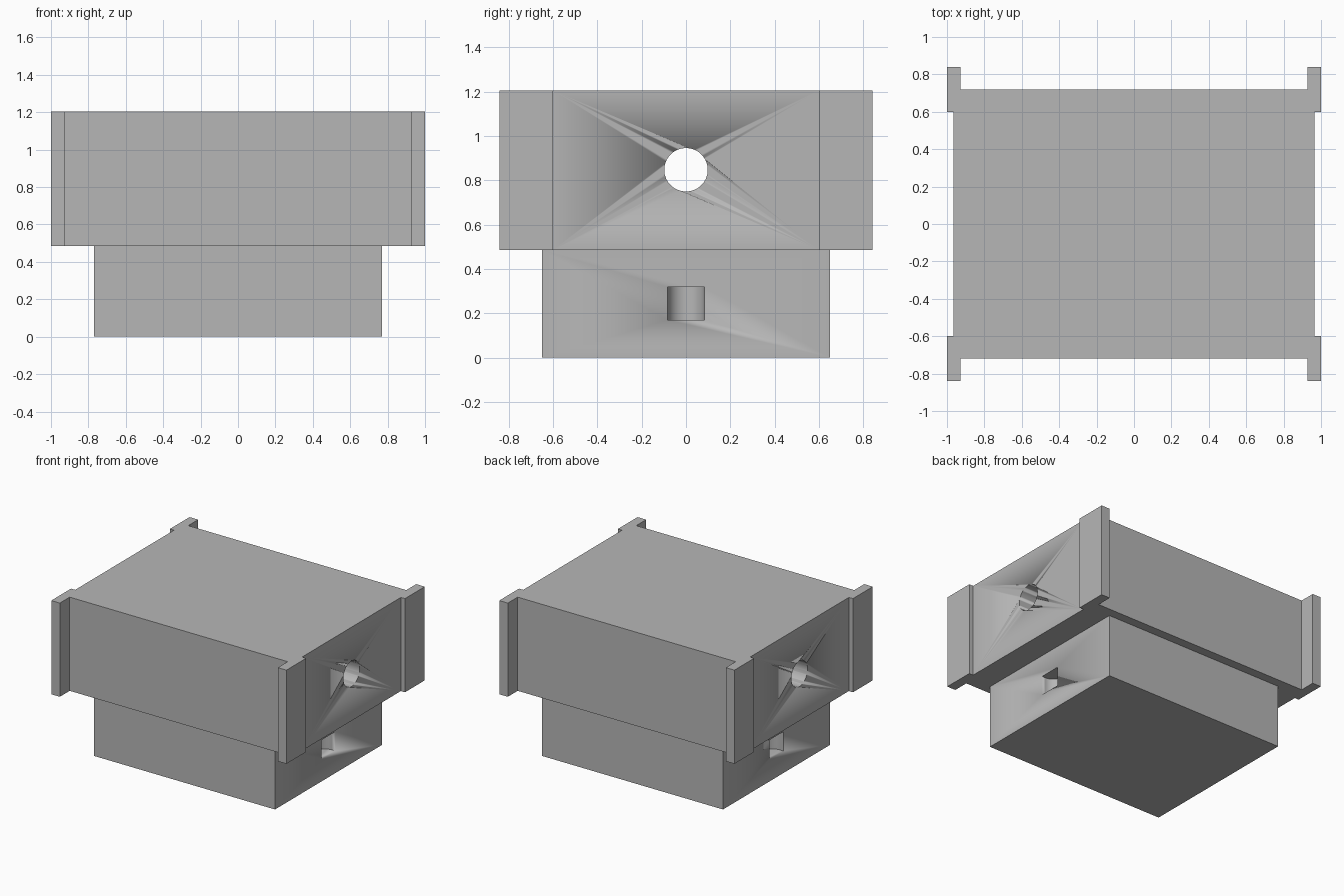
import bpy
import bmesh
import math

if "Cube" in bpy.data.objects:
    bpy.data.objects.remove(bpy.data.objects["Cube"], do_unlink=True)

GREY = (0.47, 0.47, 0.47, 1.0)
grey = bpy.data.materials.new("plain grey")
grey.use_nodes = True
grey.diffuse_color = GREY
grey.node_tree.nodes["Principled BSDF"].inputs["Base Color"].default_value = GREY


def prism(name, outline, z0, z1):
    """Extrude a plan outline from z0 to z1."""
    bm = bmesh.new()
    face = bm.faces.new([bm.verts.new((x, y, z0)) for x, y in outline])
    top = bmesh.ops.extrude_face_region(bm, geom=[face])["geom"]
    verts = [v for v in top if isinstance(v, bmesh.types.BMVert)]
    bmesh.ops.translate(bm, verts=verts, vec=(0, 0, z1 - z0))
    bmesh.ops.recalc_face_normals(bm, faces=bm.faces)
    mesh = bpy.data.meshes.new(name)
    bm.to_mesh(mesh)
    bm.free()
    obj = bpy.data.objects.new(name, mesh)
    bpy.context.collection.objects.link(obj)
    mesh.materials.append(grey)
    return obj


def cut(obj, cutter):
    """Subtract a hidden cutter from a part."""
    cutter.hide_render = True
    cutter.hide_viewport = True
    cutter.display_type = 'WIRE'
    mod = obj.modifiers.new(cutter.name, 'BOOLEAN')
    mod.operation = 'DIFFERENCE'
    mod.solver = 'EXACT'
    mod.object = cutter


def smooth(obj):
    bpy.ops.object.select_all(action='DESELECT')
    obj.select_set(True)
    bpy.context.view_layer.objects.active = obj
    bpy.ops.object.shade_smooth_by_angle(angle=math.radians(30))


# Upper block with a flange at each corner: one quarter outline, mirrored round
quarter = [(0.965, 0.6), (1.0, 0.6), (1.0, 0.84), (0.927, 0.84), (0.927, 0.72)]
outline = []
for sx, sy in ((1, 1), (-1, 1), (-1, -1), (1, -1)):
    corner = [(sx * x, sy * y) for x, y in quarter]
    outline += corner if sx * sy > 0 else corner[::-1]
upper_block = prism("upper_block", outline, 0.485, 1.205)

# Round bore through the upper block
bpy.ops.mesh.primitive_cylinder_add(vertices=64, radius=0.098, depth=2.4,
                                    location=(0, 0, 0.847),
                                    rotation=(0, math.pi / 2, 0))
bore = bpy.context.object
bore.name = "bore_cutter"
bore.data.materials.append(grey)
smooth(bore)
cut(upper_block, bore)

# Narrower base
base = prism("base", [(-0.77, -0.65), (0.77, -0.65), (0.77, 0.65), (-0.77, 0.65)],
             0, 0.485)

# Round-ended pocket in each side of the base
R, STEPS = 0.083, 24
for side, name in ((1, "left_pocket_cutter"), (-1, "right_pocket_cutter")):
    arc = [math.pi * i / STEPS for i in range(STEPS + 1)]
    plan = [(side * (0.74 - R * math.sin(a)), R * math.cos(a)) for a in arc]
    plan += [(side * 0.85, -R), (side * 0.85, R)]
    pocket = prism(name, plan, 0.17, 0.318)
    smooth(pocket)
    cut(base, pocket)

# Keep the curved walls smooth and all other edges sharp
for part in (upper_block, base):
    smooth(part)
